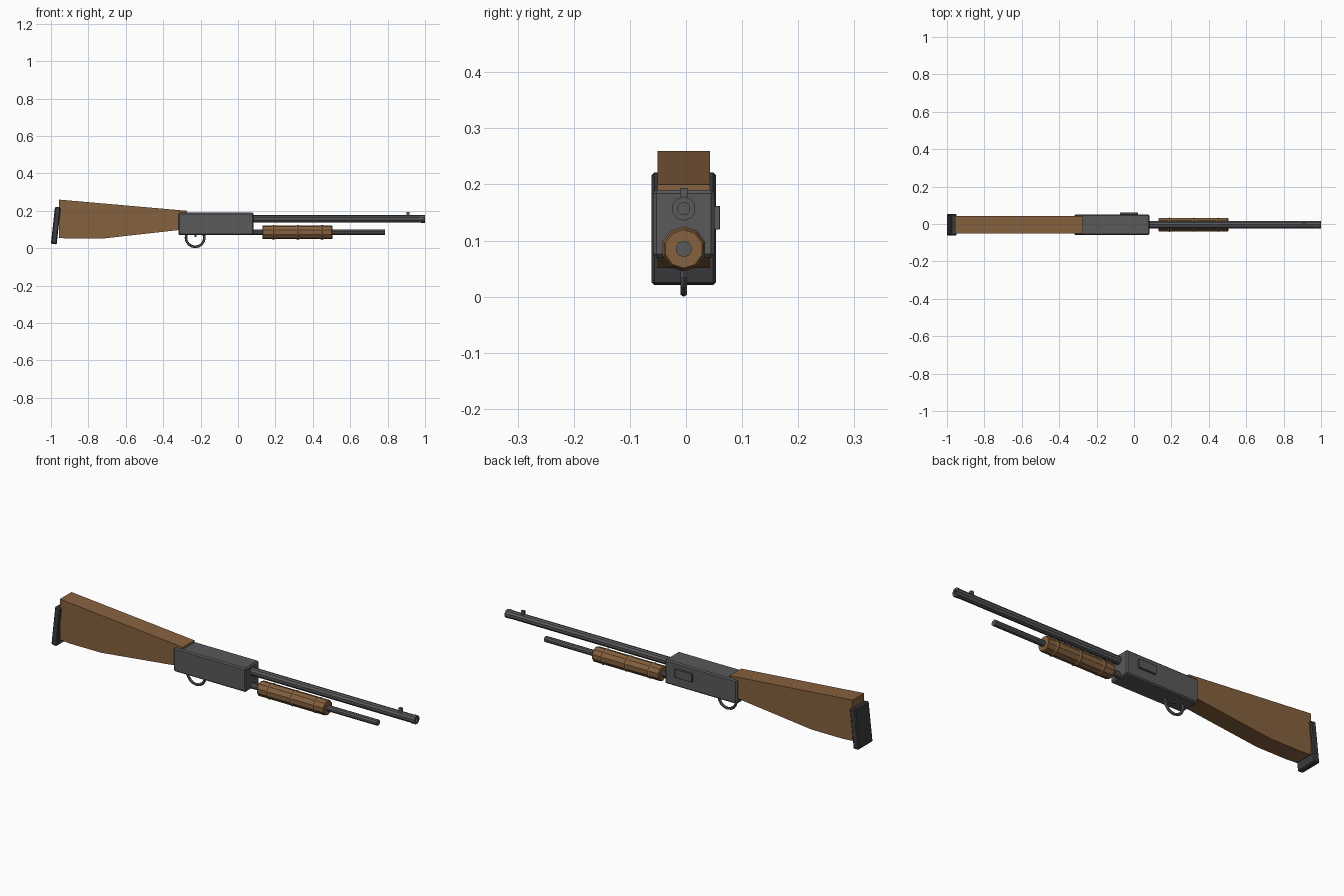
import bpy, bmesh, math
from mathutils import Matrix

if "Cube" in bpy.data.objects:
    bpy.data.objects.remove(bpy.data.objects["Cube"])

YC = -0.004  # centre plane of the gun


def material(name, col):
    m = bpy.data.materials.new(name)
    m.diffuse_color = (*col, 1)
    m.use_nodes = True
    m.node_tree.nodes["Principled BSDF"].inputs["Base Color"].default_value = m.diffuse_color
    return m


WOOD = material("wood", (0.24, 0.12, 0.05))
STEEL = material("steel", (0.10, 0.10, 0.105))
RUBBER = material("rubber", (0.045, 0.045, 0.05))


def finish(name, bm, mat, bevel=0):
    bmesh.ops.recalc_face_normals(bm, faces=bm.faces)
    me = bpy.data.meshes.new(name)
    bm.to_mesh(me)
    bm.free()
    ob = bpy.data.objects.new(name, me)
    bpy.context.collection.objects.link(ob)
    me.materials.append(mat)
    if bevel:
        b = ob.modifiers.new("bevel", 'BEVEL')
        b.width = bevel
        b.segments = 1
    return ob


def box(name, centre, size, mat, bevel=0, tilt=0):
    bm = bmesh.new()
    bmesh.ops.create_cube(bm, size=1, matrix=Matrix.Translation(centre)
                          @ Matrix.Rotation(tilt, 4, 'Y')
                          @ Matrix.Diagonal((*size, 1)))
    return finish(name, bm, mat, bevel)


def lathe_x(name, profile, z, mat, sides=10):
    """Revolve (x, radius) points about an axis along x; ends are capped."""
    bm = bmesh.new()
    rings = []
    for x, r in profile:
        rings.append([bm.verts.new((x, YC + r * math.cos(a), z + r * math.sin(a)))
                      for a in (2 * math.pi * (i + 0.5) / sides for i in range(sides))])
    for a, b in zip(rings, rings[1:]):
        for i in range(sides):
            j = (i + 1) % sides
            bm.faces.new((a[i], a[j], b[j], b[i]))
    bm.faces.new(rings[0])
    bm.faces.new(rings[-1])
    return finish(name, bm, mat)


# Stock: side profile extruded across the width
outline = [(-0.958, 0.26), (-0.272, 0.2), (-0.272, 0.102), (-0.318, 0.097),
           (-0.73, 0.051), (-0.9, 0.051), (-0.958, 0.055)]
bm = bmesh.new()
face = bm.faces.new([bm.verts.new((x, YC - 0.0465, z)) for x, z in outline])
ext = bmesh.ops.extrude_face_region(bm, geom=[face])
bmesh.ops.translate(bm, vec=(0, 0.093, 0),
                    verts=[v for v in ext["geom"] if isinstance(v, bmesh.types.BMVert)])
finish("stock", bm, WOOD)

# Butt pad
box("butt_pad", (-0.974, YC, 0.121), (0.031, 0.115, 0.199), RUBBER, 0.005, 0.11)

# Receiver and ejection port
box("receiver", (-0.118, YC, 0.13), (0.402, 0.11, 0.12), STEEL, 0.006)
box("ejection_port", (-0.027, 0.052, 0.141), (0.096, 0.018, 0.042), STEEL, 0.001)

# Barrel with shallow bore, and front bead
lathe_x("barrel", [(0.07, 0.02), (0.975, 0.02), (0.98, 0.0215), (1.0, 0.0215),
                   (1.0, 0.011), (0.98, 0.011)], 0.157, STEEL)
box("front_sight", (0.91, YC, 0.184), (0.016, 0.014, 0.02), STEEL)

# Magazine tube
lathe_x("magazine_tube", [(0.07, 0.0145), (0.785, 0.0145)], 0.085, STEEL)

# Pump grip with raised ribs
profile = [(0.13, 0.034), (0.134, 0.037)]
for x in (0.19, 0.32, 0.45):
    profile += [(x - 0.008, 0.037), (x, 0.04), (x + 0.008, 0.037)]
profile += [(0.501, 0.037), (0.505, 0.034)]
lathe_x("pump_grip", profile, 0.085, WOOD)

# Trigger guard ring and trigger
bpy.ops.mesh.primitive_torus_add(major_segments=16, minor_segments=6,
                                 major_radius=0.0495, minor_radius=0.007,
                                 location=(-0.229, YC, 0.0565),
                                 rotation=(math.pi / 2, 0, 0))
guard = bpy.context.object
guard.name = "trigger_guard"
guard.data.materials.append(STEEL)
box("trigger", (-0.227, YC, 0.069), (0.012, 0.01, 0.02), STEEL)
